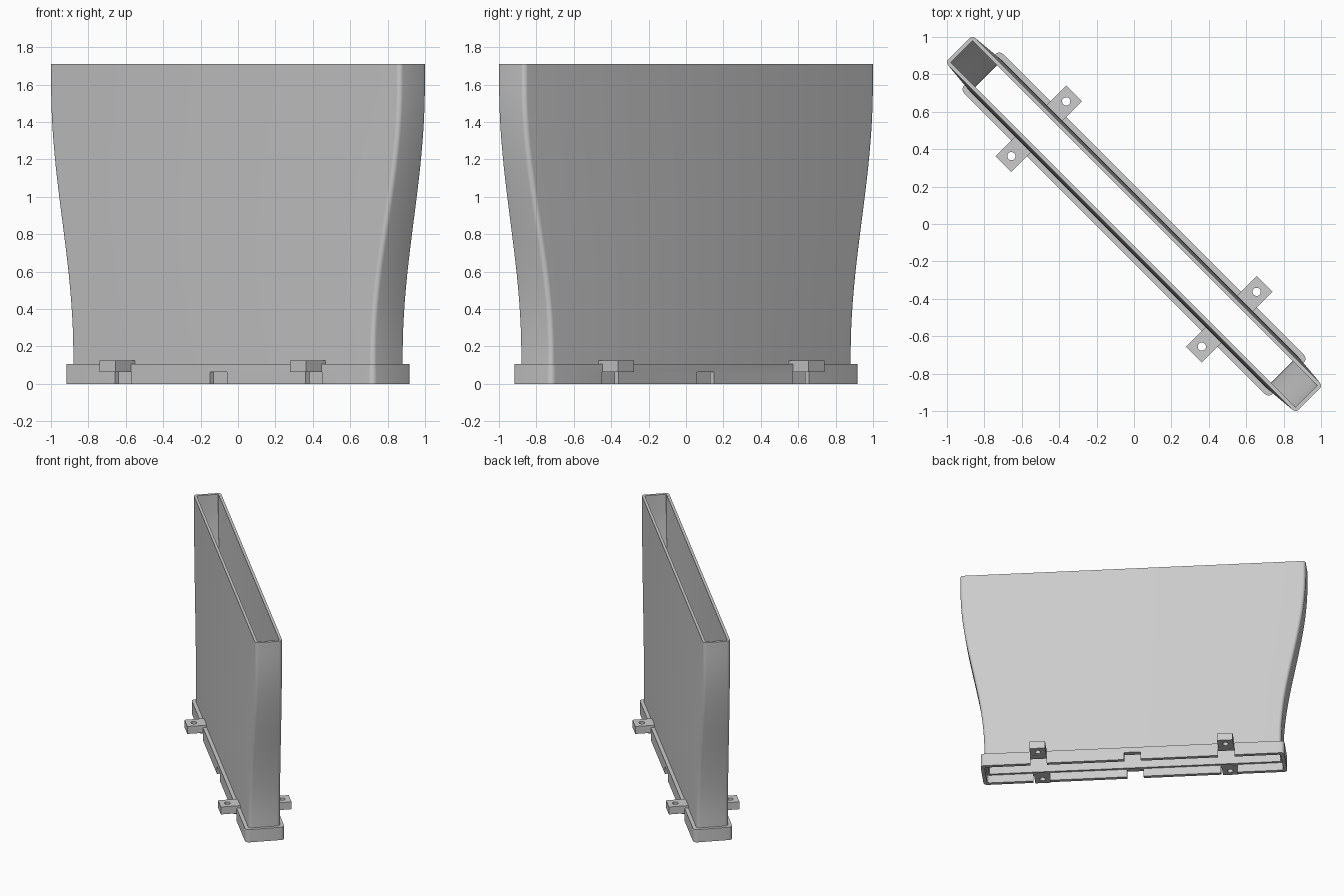
import bpy, bmesh, math
from mathutils import Matrix

cube = bpy.data.objects.get("Cube")
if cube:
    bpy.data.objects.remove(cube, do_unlink=True)

TURN = Matrix.Rotation(math.radians(-45), 4, 'Z')
HEIGHT = 1.71
COLLAR_TOP = 0.105

grey = bpy.data.materials.new("plain grey")
grey.use_nodes = True
colour = (0.6, 0.6, 0.6, 1)
grey.diffuse_color = colour
grey.node_tree.nodes["Principled BSDF"].inputs["Base Color"].default_value = colour


def finish(name, bm):
    """Turn a bmesh, built along x, into a diagonal object."""
    bmesh.ops.recalc_face_normals(bm, faces=bm.faces)
    bm.transform(TURN)
    mesh = bpy.data.meshes.new(name)
    bm.to_mesh(mesh)
    bm.free()
    mesh.materials.append(grey)
    obj = bpy.data.objects.new(name, mesh)
    bpy.context.collection.objects.link(obj)
    return obj


def rounded_ring(bm, a, b, r, z, steps=5):
    """Rounded rectangle of half sizes a and b."""
    ring = []
    for k, (sx, sy) in enumerate([(1, 1), (-1, 1), (-1, -1), (1, -1)]):
        for i in range(steps + 1):
            t = math.pi / 2 * (k + i / steps)
            ring.append(bm.verts.new((sx * (a - r) + r * math.cos(t),
                                      sy * (b - r) + r * math.sin(t), z)))
    return ring


def loft_closed(bm, rings):
    """Skin rings into a tube whose last ring joins the first."""
    for lo, hi in zip(rings, rings[1:] + rings[:1]):
        n = len(lo)
        for i in range(n):
            j = (i + 1) % n
            bm.faces.new((lo[i], lo[j], hi[j], hi[i]))


def box(bm, x, y, z):
    """Box from three (low, high) ranges."""
    m = Matrix.LocRotScale([(p + q) / 2 for p, q in (x, y, z)], None,
                           [q - p for p, q in (x, y, z)])
    bmesh.ops.create_cube(bm, size=1, matrix=m)


def select_only(obj):
    bpy.ops.object.select_all(action='DESELECT')
    obj.select_set(True)
    bpy.context.view_layer.objects.active = obj


def cut(obj, cutter):
    mod = obj.modifiers.new("cut", 'BOOLEAN')
    mod.operation = 'DIFFERENCE'
    mod.solver = 'EXACT'
    mod.object = cutter
    select_only(obj)
    bpy.ops.object.modifier_apply(modifier=mod.name)
    bpy.data.objects.remove(cutter, do_unlink=True)


def smooth(obj):
    select_only(obj)
    bpy.ops.object.shade_smooth_by_angle(angle=math.radians(35))


def section(z):
    """Outer half length and half depth of the duct at a height."""
    t = min(max((z - 0.15) / 1.45, 0), 1)
    s = (1 - math.cos(math.pi * t)) / 2
    return 1.14 + 0.185 * s, 0.12 - 0.017 * s


# Flared hollow duct
bm = bmesh.new()
levels = [0.066, 0.15] + [0.15 + 1.45 * i / 20 for i in range(1, 21)] + [HEIGHT]
WALL = 0.021
outer = [rounded_ring(bm, *section(z), 0.025, z) for z in levels]
inner = [rounded_ring(bm, section(z)[0] - WALL, section(z)[1] - WALL, 0.006, z)
         for z in reversed(levels)]
loft_closed(bm, outer + inner)
smooth(finish("duct", bm))

# Socket collar round the foot
bm = bmesh.new()
loft_closed(bm, [rounded_ring(bm, a, b, r, z) for a, b, r, z in (
    (1.166, 0.148, 0.03, 0), (1.166, 0.148, 0.03, COLLAR_TOP),
    (1.137, 0.118, 0.02, COLLAR_TOP), (1.137, 0.118, 0.02, 0))])
collar = finish("collar", bm)

# Notches through both long collar walls
bm = bmesh.new()
for x in (-0.72, 0, 0.72):
    box(bm, (x - 0.063, x + 0.063), (-0.3, 0.3), (-0.1, 0.062))
cut(collar, finish("notch_cutter", bm))
smooth(collar)

# Four mounting tabs with screw holes
for side, side_name in ((-1, "front"), (1, "back")):
    for x, end_name in ((-0.72, "right"), (0.72, "left")):
        bm = bmesh.new()
        box(bm, (x - 0.06, x + 0.06), sorted((side * 0.119, side * 0.267)),
            (0.064, 0.125))
        tab = finish(f"{side_name}_{end_name}_tab", bm)
        bm = bmesh.new()
        bmesh.ops.create_cone(bm, cap_ends=True, segments=24, radius1=0.022,
                              radius2=0.022, depth=0.3,
                              matrix=Matrix.Translation((x, side * 0.207, 0.1)))
        cut(tab, finish("hole_cutter", bm))
        smooth(tab)
